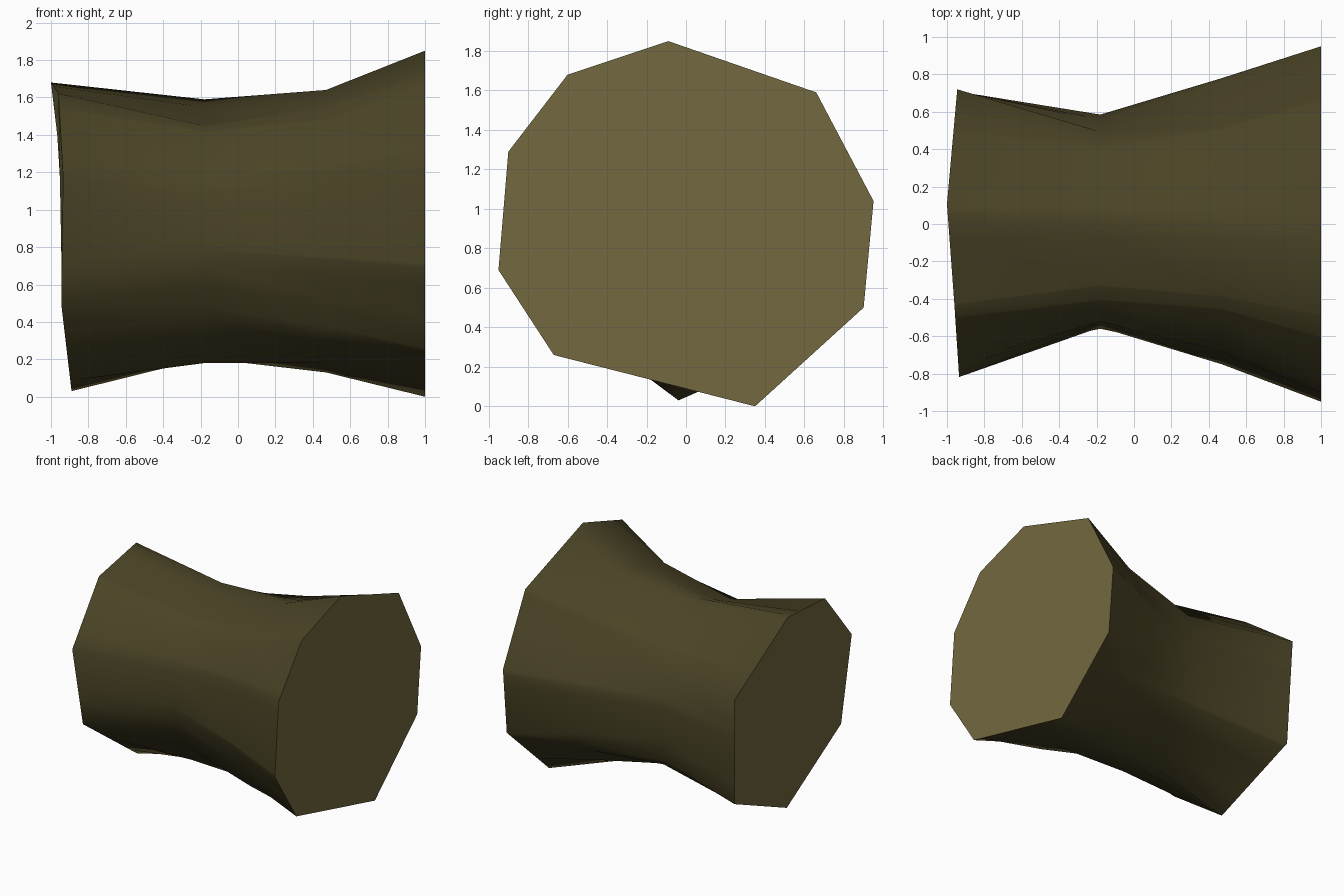
import bpy, bmesh, math

if "Cube" in bpy.data.objects:
    bpy.data.objects.remove(bpy.data.objects["Cube"])

def material(name, rgb):
    m = bpy.data.materials.new(name)
    m.diffuse_color = (*rgb, 1)
    m.use_nodes = True
    m.node_tree.nodes["Principled BSDF"].inputs["Base Color"].default_value = m.diffuse_color
    return m

bark = material("dark olive bark", (0.068, 0.056, 0.019))
wood = material("pale olive cut wood", (0.17, 0.14, 0.049))

CZ = 0.89  # height of the log axis

def ring(x, pts):
    return [(x, y, z) for y, z in pts]

# Outlines along the log, from the left end to the right end
left = [(-1, .106, 1.68), (-.96, -.435, 1.62), (-.935, -.818, 1.172), (-.945, -.665, .496),
        (-.89, -.038, .03), (-.92, .685, .345), (-.945, .72, 1.22)]
waist = ring(-.18, [(.047, 1.59), (-.41, 1.416), (-.52, 1.15), (-.56, .7), (-.336, .28),
                    (-.1, .18), (.545, .42), (.585, .9), (.42, 1.29)])
middle = ring(.47, [(-.07, 1.64), (-.385, 1.55), (-.68, 1.25), (-.75, .75), (-.515, .31),
                    (.15, .13), (.438, .241), (.72, .5), (.78, .98), (.507, 1.42), (.243, 1.58)])
right = ring(1, [(-.09, 1.85), (-.6, 1.68), (-.9, 1.29), (-.95, .69), (-.67, .26),
                 (.35, 0), (.9, .5), (.95, 1.04), (.66, 1.59)])
rings = [left, waist, middle, right]

def angle(p):
    return math.atan2(p[2] - CZ, p[1]) % math.tau

# Shared corner angles, so that every outline keeps its own corners
angles = []
for a in sorted(angle(p) for r in rings for p in r):
    if not angles or a - angles[-1] > 0.004:
        angles.append(a)

def sample(r, a):
    """Point where the ray at angle a meets the outline r."""
    r = sorted(r, key=angle)
    dy, dz = math.cos(a), math.sin(a)
    for i, p in enumerate(r):
        q = r[(i + 1) % len(r)]
        span = (angle(q) - angle(p)) % math.tau
        if (a - angle(p)) % math.tau <= span:
            cp = dy * (p[2] - CZ) - dz * p[1]
            cq = dy * (q[2] - CZ) - dz * q[1]
            t = cp / (cp - cq)
            return [p[k] + (q[k] - p[k]) * t for k in range(3)]

bm = bmesh.new()
loops = [[bm.verts.new(sample(r, a)) for a in angles] for r in rings]
n = len(angles)

# Bark skin
for A, B in zip(loops, loops[1:]):
    for i in range(n):
        j = (i + 1) % n
        f = bm.faces.new((A[i], A[j], B[j], B[i]))
        f.smooth = True

# Cut ends
caps = [bm.faces.new(loops[0]), bm.faces.new(loops[-1])]
for f in caps:
    f.material_index = 1
bmesh.ops.recalc_face_normals(bm, faces=bm.faces[:])

mesh = bpy.data.meshes.new("log")
bm.to_mesh(mesh)
bm.free()
mesh.materials.append(bark)
mesh.materials.append(wood)
log = bpy.data.objects.new("log", mesh)
bpy.context.collection.objects.link(log)
bpy.context.view_layer.objects.active = log
log.select_set(True)
bpy.ops.object.shade_smooth_by_angle(angle=math.radians(55))
